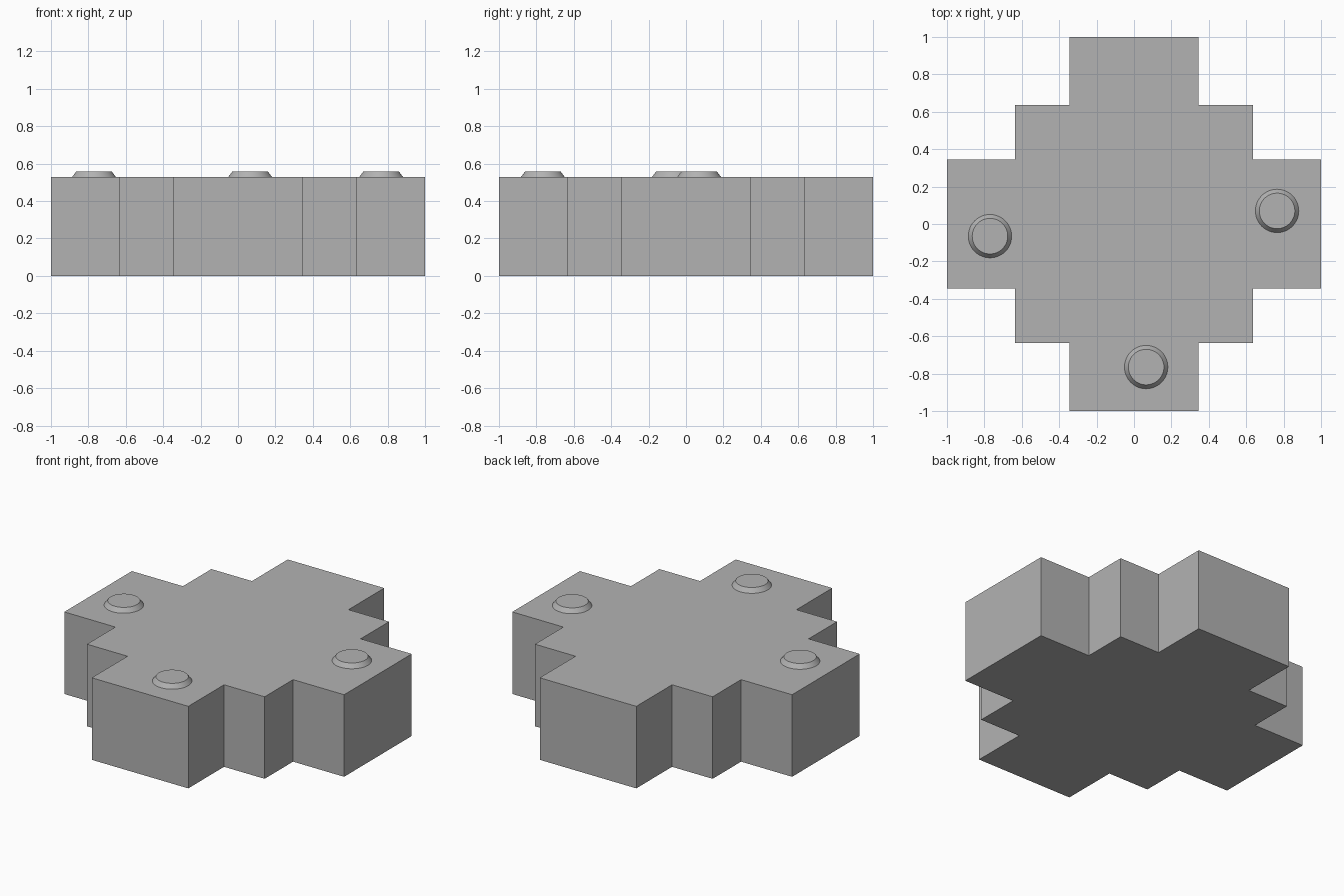
import bpy, bmesh, math

if "Cube" in bpy.data.objects:
    bpy.data.objects.remove(bpy.data.objects["Cube"])

grey = bpy.data.materials.new("plain grey")
grey.diffuse_color = (0.45, 0.45, 0.45, 1)
grey.use_nodes = True
grey.node_tree.nodes["Principled BSDF"].inputs["Base Color"].default_value = grey.diffuse_color

HEIGHT = 0.53
ARM, SHOULDER, REACH = 0.345, 0.635, 1.0


def finish(bm, name):
    bmesh.ops.recalc_face_normals(bm, faces=bm.faces)
    mesh = bpy.data.meshes.new(name)
    bm.to_mesh(mesh)
    bm.free()
    mesh.materials.append(grey)
    obj = bpy.data.objects.new(name, mesh)
    bpy.context.collection.objects.link(obj)
    return obj


# Stepped cross block: one quarter outline, turned four times and extruded
quarter = [(REACH, -ARM), (REACH, ARM), (SHOULDER, ARM),
           (SHOULDER, SHOULDER), (ARM, SHOULDER)]
outline = []
for turn in range(4):
    for x, y in quarter:
        for _ in range(turn):
            x, y = -y, x
        outline.append((x, y))

bm = bmesh.new()
base = bm.faces.new([bm.verts.new((x, y, 0)) for x, y in outline])
top = bmesh.ops.extrude_face_region(bm, geom=[base], use_keep_orig=True)["geom"]
for v in top:
    if isinstance(v, bmesh.types.BMVert):
        v.co.z = HEIGHT
finish(bm, "cross_block")

# Low tapered round studs on three of the arms
STUD_HEIGHT = 0.028
studs = {"left_stud": (-0.77, -0.065), "right_stud": (0.765, 0.07),
         "front_stud": (0.065, -0.765)}
for name, (x, y) in studs.items():
    bm = bmesh.new()
    bmesh.ops.create_cone(bm, cap_ends=True, segments=48, radius1=0.116,
                          radius2=0.095, depth=STUD_HEIGHT)
    stud = finish(bm, name)
    stud.location = (x, y, HEIGHT + STUD_HEIGHT / 2)
    bpy.ops.object.select_all(action='DESELECT')
    stud.select_set(True)
    bpy.context.view_layer.objects.active = stud
    bpy.ops.object.shade_smooth_by_angle(angle=math.radians(30))
